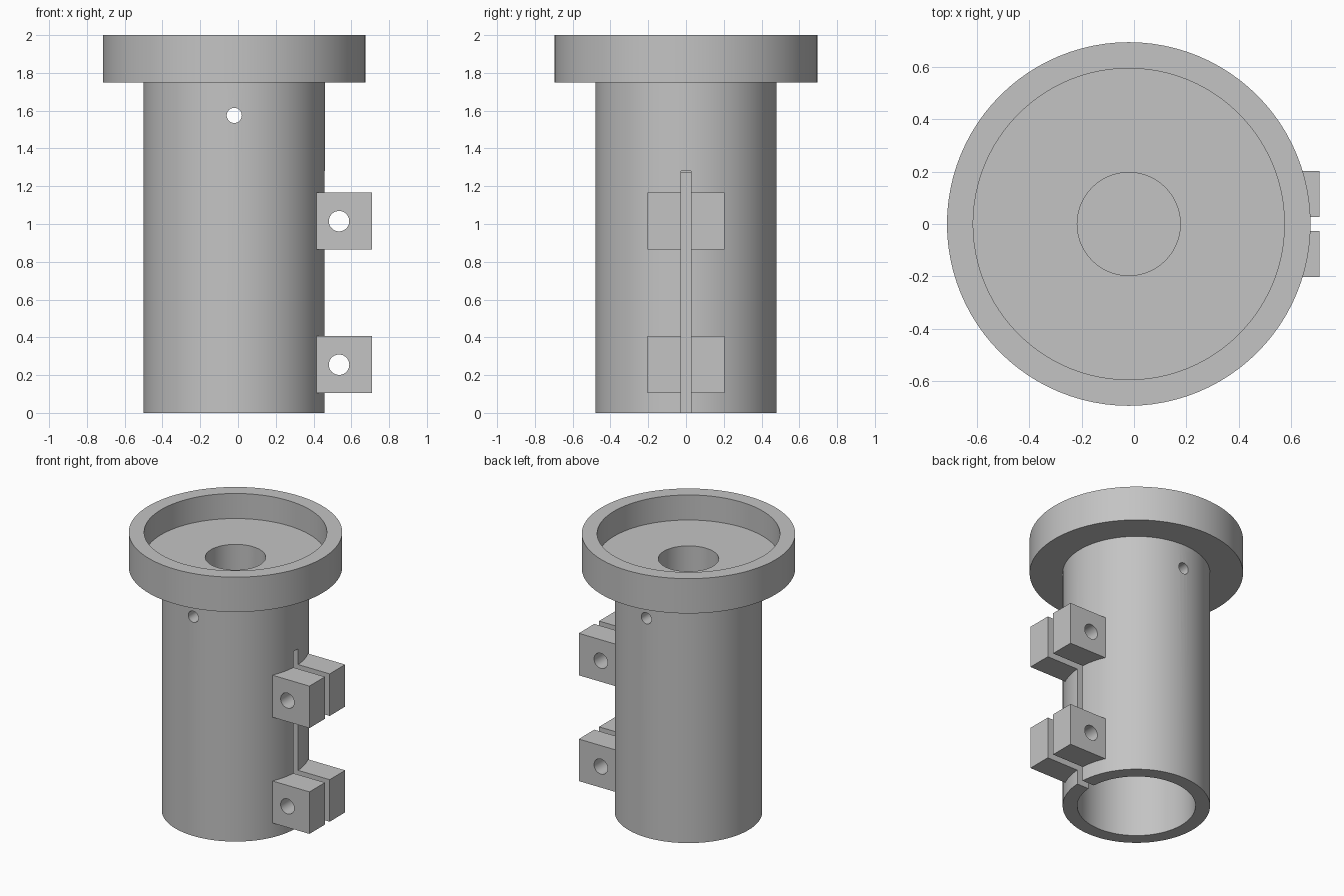
import bpy, bmesh, math
from mathutils import Matrix, Vector

cube = bpy.data.objects.get("Cube")
if cube:
    bpy.data.objects.remove(cube, do_unlink=True)

AXIS_X = -0.02   # the barrel axis sits left of centre because of the clamp lugs
SLOT = 0.027     # half width of the clamping slot

grey = bpy.data.materials.new("plain_grey")
grey.use_nodes = True
colour = (0.55, 0.55, 0.55, 1)
grey.diffuse_color = colour
grey.node_tree.nodes["Principled BSDF"].inputs["Base Color"].default_value = colour


def make_object(name, bm):
    bmesh.ops.recalc_face_normals(bm, faces=bm.faces)
    mesh = bpy.data.meshes.new(name)
    bm.to_mesh(mesh)
    bm.free()
    mesh.materials.append(grey)
    obj = bpy.data.objects.new(name, mesh)
    bpy.context.collection.objects.link(obj)
    return obj


def lathe(name, profile, steps=96):
    bm = bmesh.new()
    verts = [bm.verts.new((r, 0, z)) for r, z in profile]
    edges = [bm.edges.new(pair) for pair in zip(verts, verts[1:])]
    bmesh.ops.spin(bm, geom=verts + edges, cent=(0, 0, 0), axis=(0, 0, 1),
                   angle=math.tau, steps=steps)
    bmesh.ops.remove_doubles(bm, verts=bm.verts, dist=1e-4)
    bmesh.ops.translate(bm, verts=bm.verts, vec=(AXIS_X, 0, 0))
    return make_object(name, bm)


def box(name, low, high):
    low, high = Vector(low), Vector(high)
    bm = bmesh.new()
    bmesh.ops.create_cube(bm, size=1, matrix=Matrix.Translation((low + high) / 2)
                          @ Matrix.Diagonal((*(high - low), 1)))
    return make_object(name, bm)


def cross_pin(name, x, z, radius):
    bm = bmesh.new()
    bmesh.ops.create_cone(bm, cap_ends=True, segments=40, radius1=radius,
                          radius2=radius, depth=2,
                          matrix=Matrix.Translation((x, 0, z))
                          @ Matrix.Rotation(math.pi / 2, 4, 'X'))
    return make_object(name, bm)


def cut(target, cutter):
    mod = target.modifiers.new("cut", 'BOOLEAN')
    mod.operation, mod.solver, mod.object = 'DIFFERENCE', 'EXACT', cutter
    bpy.context.view_layer.objects.active = target
    bpy.ops.object.modifier_apply(modifier=mod.name)
    bpy.data.objects.remove(cutter, do_unlink=True)


def smooth(obj):
    bpy.ops.object.select_all(action='DESELECT')
    obj.select_set(True)
    bpy.context.view_layer.objects.active = obj
    bpy.ops.object.shade_smooth_by_angle(angle=math.radians(30))


# Barrel: lower bore, flange, shallow recess and blind centre hole
barrel = lathe("flanged_barrel", [
    (0, 1.27), (0.385, 1.27), (0.385, 0), (0.48, 0), (0.48, 1.75),
    (0.695, 1.75), (0.695, 2), (0.595, 2), (0.595, 1.82),
    (0.197, 1.82), (0.197, 1.4), (0, 1.4)])

# Clamping slot on the left wall, and the cross hole under the flange
cut(barrel, box("slot_cutter", (0.2, -SLOT, -0.1), (0.8, SLOT, 1.28)))
cut(barrel, cross_pin("cross_hole_cutter", AXIS_X, 1.575, 0.04))
smooth(barrel)

# Two pairs of drilled clamp lugs either side of the slot
for level, z in (("lower", 0.255), ("upper", 1.015)):
    for place, side in (("front", -1), ("back", 1)):
        y0, y1 = sorted((side * SLOT, side * 0.203))
        lug = box(f"{level}_{place}_clamp_lug",
                  (0.38, y0, z - 0.151), (0.71, y1, z + 0.151))
        cut(lug, cross_pin("bolt_hole_cutter", 0.535, z, 0.054))
        smooth(lug)
